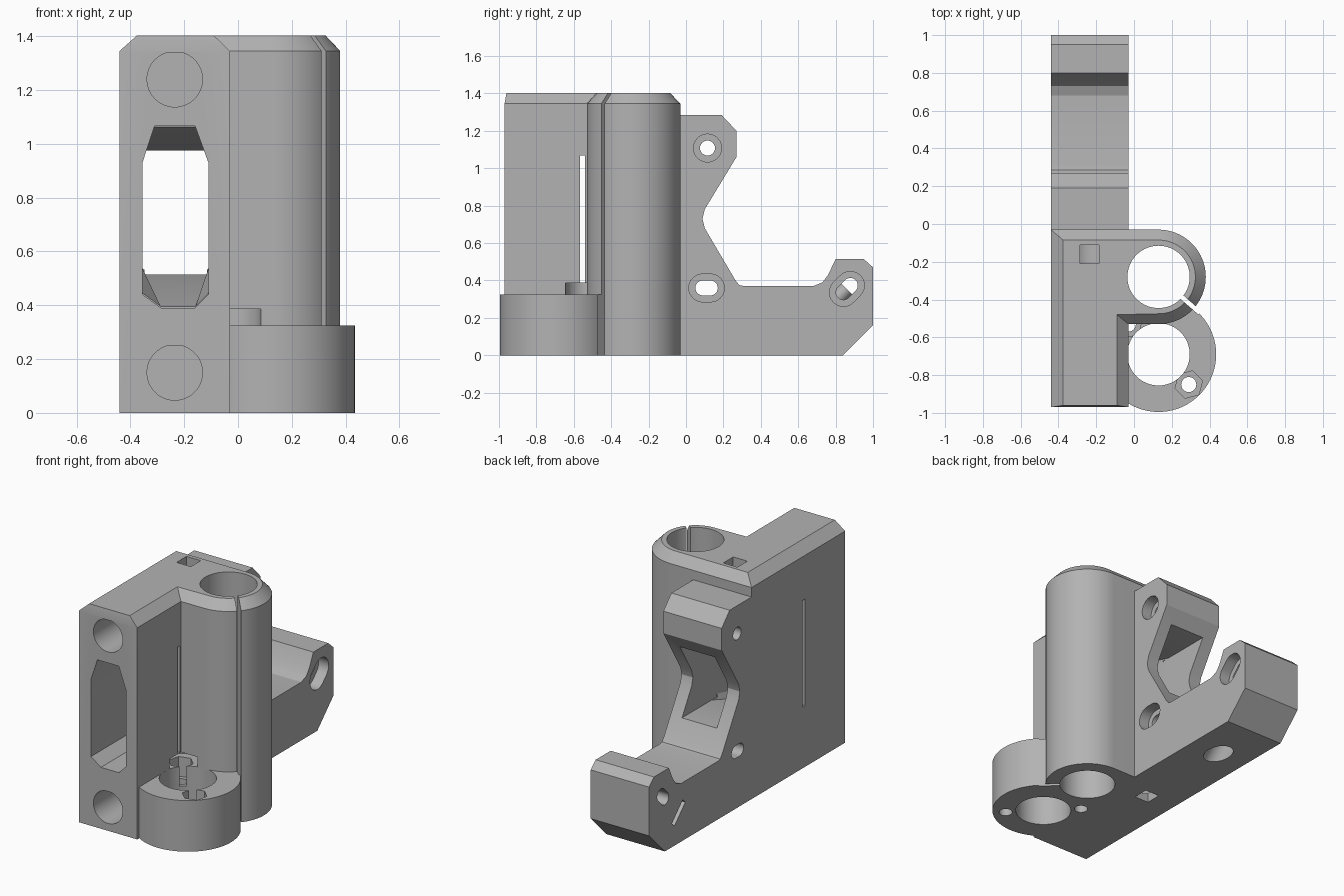
import bpy, bmesh, math
from mathutils import Vector, Matrix

if "Cube" in bpy.data.objects:
    bpy.data.objects.remove(bpy.data.objects["Cube"], do_unlink=True)

grey = bpy.data.materials.new("plain grey")
grey.use_nodes = True
GREY = (0.45, 0.45, 0.45, 1)
grey.diffuse_color = GREY
grey.node_tree.nodes["Principled BSDF"].inputs["Base Color"].default_value = GREY

LEFT, RIGHT = -0.44, -0.03      # side faces of the main block
MID = -0.235                    # centre line of rods and belt
BEARING = (0.13, -0.28)
NUT = (0.13, -0.69)


def loft(name, ring_a, ring_b):
    """Solid between two matching rings of points."""
    bm = bmesh.new()
    a = [bm.verts.new(p) for p in ring_a]
    b = [bm.verts.new(p) for p in ring_b]
    n = len(a)
    bm.faces.new(a)
    bm.faces.new(b[::-1])
    for i in range(n):
        j = (i + 1) % n
        bm.faces.new((a[i], b[i], b[j], a[j]))
    bmesh.ops.recalc_face_normals(bm, faces=bm.faces)
    mesh = bpy.data.meshes.new(name)
    bm.to_mesh(mesh)
    bm.free()
    mesh.materials.append(grey)
    ob = bpy.data.objects.new(name, mesh)
    bpy.context.collection.objects.link(ob)
    return ob


def along_x(name, pts, x0, x1):
    return loft(name, [(x0, y, z) for y, z in pts], [(x1, y, z) for y, z in pts])


def along_y(name, pts, y0, y1):
    return loft(name, [(x, y0, z) for x, z in pts], [(x, y1, z) for x, z in pts])


def along_z(name, pts, z0, z1):
    return loft(name, [(x, y, z0) for x, y in pts], [(x, y, z1) for x, y in pts])


def circle(c, r, n=48, start=0.0):
    return [(c[0] + r * math.cos(start + math.tau * i / n),
             c[1] + r * math.sin(start + math.tau * i / n)) for i in range(n)]


def rect(a0, b0, a1, b1):
    return [(a0, b0), (a1, b0), (a1, b1), (a0, b1)]


def slot(c, half, r, angle, n=12):
    """Rounded slot outline."""
    pts = []
    for side in (0, math.pi):
        cx = c[0] + half * math.cos(angle + side)
        cy = c[1] + half * math.sin(angle + side)
        for i in range(n + 1):
            t = angle + side - math.pi / 2 + math.pi * i / n
            pts.append((cx + r * math.cos(t), cy + r * math.sin(t)))
    return pts


def rod(name, p, q, r, n=32):
    p, q = Vector(p), Vector(q)
    turn = (q - p).to_track_quat('Z', 'Y')
    ring = [turn @ Vector((x, y, 0)) for x, y in circle((0, 0), r, n)]
    return loft(name, [p + v for v in ring], [q + v for v in ring])


def combine(target, tool, operation):
    mod = target.modifiers.new(operation.lower(), 'BOOLEAN')
    mod.operation = operation
    mod.solver = 'EXACT'
    mod.object = tool
    with bpy.context.temp_override(object=target, active_object=target):
        bpy.ops.object.modifier_apply(modifier=mod.name)
    bpy.data.objects.remove(tool, do_unlink=True)


# Main block with bearing tube, chamfered round the top
def outline(left, front, right, step, r, back):
    arc = [(BEARING[0] + r * math.sin(math.pi * i / 48),
            BEARING[1] - r * math.cos(math.pi * i / 48)) for i in range(49)]
    return [(left, front), (right, front), (right, step)] + arc + [(left, back)]


wide = outline(LEFT, -0.97, RIGHT, -0.53, 0.25, -0.03)
narrow = outline(-0.375, -0.96, -0.09, -0.48, 0.195, -0.085)
body = along_z("bearing_bracket", wide, 0, 1.345)
cap = loft("top_cap", [(x, y, 1.345) for x, y in wide], [(x, y, 1.403) for x, y in narrow])
combine(body, cap, 'UNION')

# Rear arm with a hollowed back edge
arm_profile = [(-0.2, 0), (0.84, 0), (1, 0.16), (1, 0.47), (0.95, 0.515), (0.8, 0.515),
               (0.76, 0.43), (0.73, 0.39), (0.68, 0.37), (0.31, 0.37), (0.285, 0.375),
               (0.265, 0.4), (0.1, 0.68), (0.088, 0.73), (0.1, 0.78), (0.27, 1.06),
               (0.27, 1.2), (0.19, 1.285), (-0.2, 1.285)]
combine(body, along_x("rear_arm", arm_profile, LEFT, RIGHT), 'UNION')

# Low round nut holder
combine(body, along_z("nut_holder", circle(NUT, 0.305, 96), 0, 0.325), 'UNION')

cutters = []

# Bearing and nut bores, and the clamping slit
cutters.append(along_z("bearing_bore", circle(BEARING, 0.165, 64), -0.1, 1.5))
cutters.append(along_z("nut_bore", circle(NUT, 0.165, 64), -0.1, 0.325))
slit = along_z("clamp_slit", rect(0.14, -0.012, 0.29, 0.012), -0.1, 1.5)
slit.data.transform(Matrix.Translation((*BEARING, 0)) @ Matrix.Rotation(math.radians(-41), 4, 'Z'))
cutters.append(slit)

# Screw holes with hexagonal nut traps, either side of the nut bore
for side in (1, -1):
    c = (NUT[0] + 0.16 * side, NUT[1] - 0.16 * side)
    cutters.append(along_z("screw_hole", circle(c, 0.04, 24), -0.1, 0.3))
    cutters.append(along_z("nut_trap", circle(c, 0.075, 6, 0.26), 0.2, 0.335))
    if side < 0:
        cutters.append(along_z("nut_clearance", circle(c, 0.115, 32), 0.325, 0.387))

# Blind rod sockets with flattened tops, and their square sight holes
for z, z0, z1 in ((1.24, 1.24, 1.5), (0.15, -0.1, 0.15)):
    pts = [(x, min(h, z + 0.1)) for x, h in circle((MID, z), 0.103, 48)]
    cutters.append(along_y("rod_socket", pts, -1.1, -0.11))
    cutters.append(along_z("sight_hole", rect(-0.285, -0.21, -0.185, -0.11), z0, z1))

# Belt channel: shaped mouth, tapering to a rectangle at the back
mouth = [(-0.355, 0.93), (-0.31, 1.067), (-0.16, 1.067), (-0.11, 0.93),
         (-0.11, 0.44), (-0.16, 0.39), (-0.285, 0.39), (-0.355, 0.44)]
throat = [(x, min(max(z, 0.515), 0.975)) for x, z in mouth]
throat = [(-0.355, 0.93), (-0.355, 0.975), (-0.11, 0.975), (-0.11, 0.93),
          (-0.11, 0.55), (-0.11, 0.515), (-0.355, 0.515), (-0.355, 0.55)]
cutters.append(along_y("belt_mouth", mouth, -1.1, -0.5))
cutters.append(loft("belt_taper", [(x, -0.52, z) for x, z in mouth],
                    [(x, -0.1, z) for x, z in throat]))
cutters.append(along_y("belt_throat", rect(-0.355, 0.515, -0.11, 0.975), -0.15, 0.6))
cutters.append(along_x("side_slit", rect(-0.567, 0.39, -0.541, 1.067), -0.6, 0.0))

# Counterbored cross holes in the arm
for c, half, angle in (((0.115, 1.108), 0.0001, 0), ((0.11, 0.36), 0.02, 0),
                       ((0.86, 0.355), 0.026, math.pi / 4)):
    cutters.append(along_x("cross_hole", slot(c, half, 0.04, angle), -0.6, 0.1))
    cutters.append(along_x("counterbore", slot(c, half, 0.075, angle), -0.1, 0.1))

# Slanted adjusting screw with its nut slit
cutters.append(rod("adjuster_head", (MID, 0.425, -0.08), (MID, 0.625, 0.12), 0.075))
cutters.append(rod("adjuster_shaft", (MID, 0.6, 0.095), (MID, 0.86, 0.355), 0.04))
cutters.append(along_x("adjuster_slit", [(0.745, 0.125), (0.77, 0.15), (0.66, 0.26), (0.635, 0.235)],
                       -0.6, -0.16))

for cutter in cutters:
    combine(body, cutter, 'DIFFERENCE')

# Smooth curves, crisp edges
bpy.ops.object.select_all(action='DESELECT')
body.select_set(True)
bpy.context.view_layer.objects.active = body
bpy.ops.object.shade_smooth_by_angle(angle=math.radians(20))
